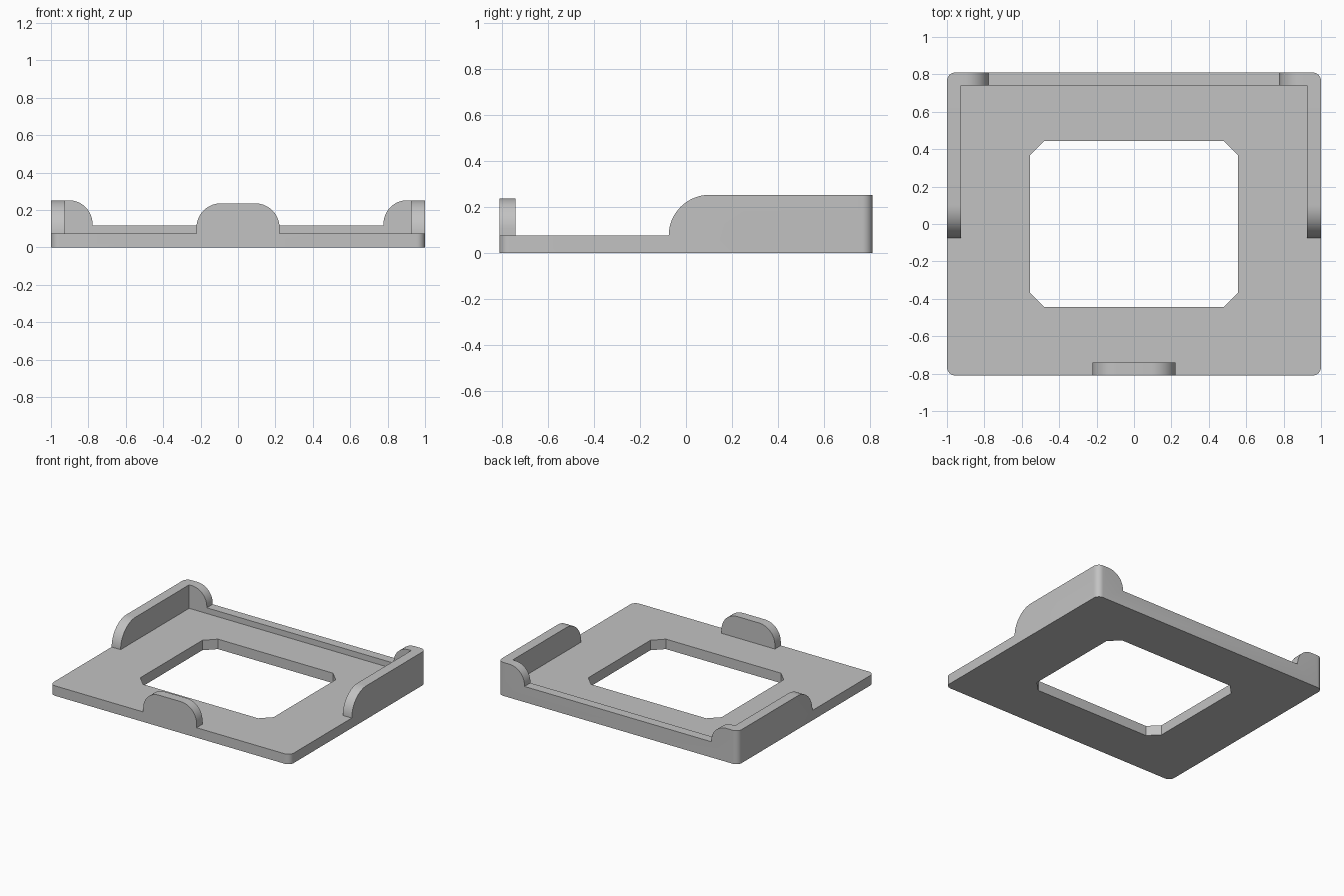
import bpy, bmesh, math
from mathutils import Vector

if "Cube" in bpy.data.objects:
    bpy.data.objects.remove(bpy.data.objects["Cube"], do_unlink=True)

W, D = 1.0, 0.81            # half width and half depth
WALL = 0.07                 # wall thickness
PLATE, RIM, TAB, SIDE = 0.075, 0.118, 0.236, 0.252   # heights
OVER = 0.1                  # excess trimmed off by the footprint

grey = bpy.data.materials.new("plain grey")
grey.use_nodes = True
colour = (0.54, 0.54, 0.54, 1)
grey.diffuse_color = colour
grey.node_tree.nodes["Principled BSDF"].inputs["Base Color"].default_value = colour


def arc(cx, cy, r, start, end, steps=16):
    """Points on an arc, angles in degrees."""
    angles = [math.radians(start + (end - start) * i / steps) for i in range(steps + 1)]
    return [(cx + r * math.cos(a), cy + r * math.sin(a)) for a in angles]


def extrude(name, outline, axis, start, end):
    """Extrude a 2D outline along x (outline is y, z), y (x, z) or z (x, y)."""
    place = {"x": lambda u, v: (start, u, v),
             "y": lambda u, v: (u, start, v),
             "z": lambda u, v: (u, v, start)}[axis]
    shift = Vector([(end - start) * (axis == a) for a in "xyz"])
    bm = bmesh.new()
    face = bm.faces.new([bm.verts.new(place(u, v)) for u, v in outline])
    result = bmesh.ops.extrude_face_region(bm, geom=[face])
    moved = [g for g in result["geom"] if isinstance(g, bmesh.types.BMVert)]
    bmesh.ops.translate(bm, verts=moved, vec=shift)
    bmesh.ops.recalc_face_normals(bm, faces=bm.faces)
    mesh = bpy.data.meshes.new(name)
    bm.to_mesh(mesh)
    bm.free()
    mesh.materials.append(grey)
    obj = bpy.data.objects.new(name, mesh)
    bpy.context.collection.objects.link(obj)
    return obj


def combine(target, other, operation):
    """Apply a boolean and discard the helper."""
    mod = target.modifiers.new(operation.lower(), "BOOLEAN")
    mod.operation, mod.solver, mod.object = operation, "EXACT", other
    bpy.context.view_layer.objects.active = target
    bpy.ops.object.modifier_apply(modifier=mod.name)
    bpy.data.objects.remove(other, do_unlink=True)


def rectangle(w, d):
    return [(-w, -d), (w, -d), (w, d), (-w, d)]


# Base plate
tray = extrude("tray_frame", rectangle(W + OVER, D + OVER), "z", -OVER, PLATE)

# Side walls with a rounded front end
r = SIDE - PLATE
side = [(D + OVER, 0), (D + OVER, SIDE)] + arc(-0.075 + r, PLATE, r, 90, 180) + [(-0.075, 0)]
for s in (-1, 1):
    combine(tray, extrude("side_wall", side, "x", s * 0.925, s * (W + OVER)), "UNION")

# Back wall: low rim rising to rounded corner returns
r = 0.125
half = [(0.778, RIM)] + arc(0.778 + r, SIDE - r, r, 180, 90) + [(W + OVER, SIDE), (W + OVER, 0)]
back = half + [(-x, z) for x, z in reversed(half)]
combine(tray, extrude("back_wall", back, "y", D - WALL, D + OVER), "UNION")

# Front tab
r = 0.13
half = arc(0.222 - r, TAB - r, r, 90, 0) + [(0.222, 0)]
tab = half + [(-x, z) for x, z in reversed(half)]
combine(tray, extrude("front_tab", tab, "y", -D - OVER, -D + WALL), "UNION")

# Trim everything to the rounded footprint
r = 0.045
footprint = []
for i, (sx, sy) in enumerate([(1, 1), (-1, 1), (-1, -1), (1, -1)]):
    footprint += arc(sx * (W - r), sy * (D - r), r, 90 * i, 90 * i + 90, 8)
combine(tray, extrude("footprint", footprint, "z", 0, 0.5), "INTERSECT")

# Central opening with clipped corners
w, d, c = 0.555, 0.445, 0.076
opening = [(w, c - d), (w, d - c), (w - c, d), (c - w, d),
           (-w, d - c), (-w, c - d), (c - w, -d), (w - c, -d)]
combine(tray, extrude("opening", opening, "z", -0.5, 0.5), "DIFFERENCE")

# Smooth curves, crisp edges
bpy.ops.object.select_all(action="DESELECT")
tray.select_set(True)
bpy.context.view_layer.objects.active = tray
bpy.ops.object.shade_smooth_by_angle(angle=math.radians(30))
